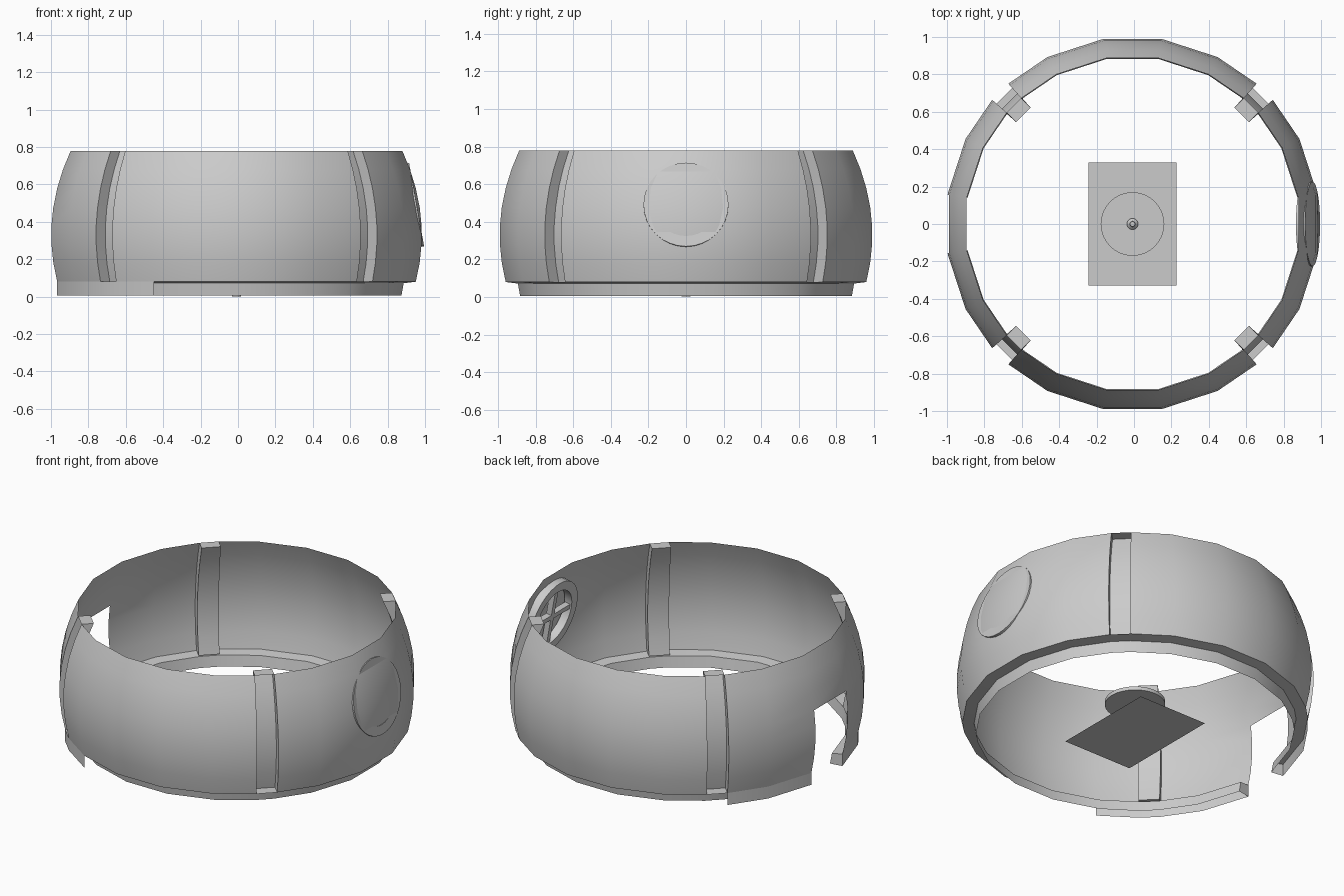
import bpy, bmesh
from math import radians, sin, cos, pi
from mathutils import Vector, Matrix

if "Cube" in bpy.data.objects:
    bpy.data.objects.remove(bpy.data.objects["Cube"])

OFF = Vector((-0.008, 0, 0))
ZS = [0.08, 0.18, 0.28, 0.38, 0.475, 0.58, 0.68, 0.78]
DOOR_ROWS = 4          # rows left open for the doorway
DEPTH = 0.07           # groove depth
LEDGE = [(0.905, 0.072), (0.893, 0.006)]


def radius(z):
    return 1.003 - 0.52 * (z - 0.33) ** 2


def polar(r, a, z):
    return Vector((r * cos(radians(a)), r * sin(radians(a)), z)) + OFF


def finish(name, bm, angle=30):
    bmesh.ops.remove_doubles(bm, verts=bm.verts, dist=1e-5)
    bmesh.ops.recalc_face_normals(bm, faces=bm.faces)
    me = bpy.data.meshes.new(name)
    bm.to_mesh(me)
    bm.free()
    ob = bpy.data.objects.new(name, me)
    bpy.context.collection.objects.link(ob)
    bpy.ops.object.select_all(action='DESELECT')
    ob.select_set(True)
    bpy.context.view_layer.objects.active = ob
    bpy.ops.object.shade_smooth_by_angle(angle=radians(angle))
    return ob


def quad(bm, pts):
    bm.faces.new([bm.verts.new(p) for p in pts])


def lathe(name, profile, mat=Matrix(), seg=32, closed=False):
    bm = bmesh.new()
    pts = profile + profile[:1] if closed else profile
    vs = [bm.verts.new((r, 0, z)) for r, z in pts]
    es = [bm.edges.new(p) for p in zip(vs, vs[1:])]
    bmesh.ops.spin(bm, geom=vs + es, axis=(0, 0, 1), cent=(0, 0, 0),
                   angle=2 * pi, steps=seg, use_duplicate=False)
    bm.transform(mat)
    return finish(name, bm)


def box(name, lo, hi, mat):
    bm = bmesh.new()
    bmesh.ops.create_cube(bm, size=1)
    lo, hi = Vector(lo), Vector(hi)
    for v in bm.verts:
        v.co = (lo + hi) / 2 + v.co * (hi - lo)
    bm.transform(mat)
    return finish(name, bm)


# Twenty-sided outline; the corners on the diagonals split into groove edges
angles = []
for k in range(20):
    a = 9 + 18 * k
    angles += [a - 3.5, a + 3.5] if a % 90 == 45 else [a]
spans = list(zip(angles, angles[1:] + [angles[0] + 360]))

# Bulging wall with doorway and four recessed grooves
bm = bmesh.new()
for a, b in spans:
    mid = (a + b) / 2
    if abs(b - a) < 8:
        inward = polar(-DEPTH, mid, 0) - OFF
        cols = []
        for ang, push in ((a, 0), (a, 1), (b, 1), (b, 0)):
            cols.append([polar(radius(z), ang, z) + inward * push for z in ZS])
        for i in (0, -1):
            quad(bm, [c[i] for c in cols])
    else:
        cols = [[polar(radius(z), ang, z) for z in ZS] for ang in (a, b)]
    start = DOOR_ROWS if abs(mid - 180) < 5 else 0
    for c, d in zip(cols, cols[1:]):
        for i in range(start, len(ZS) - 1):
            quad(bm, [c[i], d[i], d[i + 1], c[i + 1]])
finish("wall", bm)

# Stepped-in foot ring below the wall
bm = bmesh.new()
steps = [(radius(0.08), 0.08)] + LEDGE
for a, b in spans:
    if abs((a + b) / 2 - 180) < 5:
        continue
    for (r0, z0), (r1, z1) in zip(steps, steps[1:]):
        quad(bm, [polar(r1, a, z1), polar(r1, b, z1), polar(r0, b, z0), polar(r0, a, z0)])
finish("foot_ring", bm)

# Outer skirt beside the doorway, with end caps at the door jambs
bm = bmesh.new()
R = radius(0.08)
for a, b in spans:
    if 138 < a < 170 or 188 < a < 242:
        quad(bm, [polar(R, a, 0.006), polar(R, b, 0.006), polar(R, b, 0.08), polar(R, a, 0.08)])
for a in (171, 189):
    quad(bm, [polar(r, a, z) for r, z in steps + [(R, 0.006)]])
finish("door_skirt", bm)

# Round window, tilted with the wall: ring and cross bars
tilt = Matrix.Translation((0.955, 0, 0.492)) @ Matrix.Rotation(radians(90 - 10.2), 4, 'Y')
lathe("window_ring", [(0.226, 0), (0.226, -0.05), (0.17, -0.05), (0.17, 0)], tilt, closed=True)
box("window_bar_upright", (-0.172, -0.015, -0.04), (0.172, 0.015, -0.005), tilt)
box("window_bar_cross", (-0.015, -0.172, -0.04), (0.015, 0.172, -0.005), tilt)

# Floor mat
bm = bmesh.new()
quad(bm, [Vector((x, y, 0.0)) + OFF for x, y in
          ((-0.235, -0.33), (0.235, -0.33), (0.235, 0.33), (-0.235, 0.33))])
finish("mat", bm)

# Round table on a pole with a small ornament
at = Matrix.Translation(OFF)
lathe("table_top", [(0, 0.2), (0.17, 0.2), (0.17, 0.178), (0, 0.178)], at)
lathe("table_pole", [(0, 0.178), (0.025, 0.178), (0.025, 0.002), (0, 0.002)], at, 16)
lathe("table_ornament", [(0, 0.2), (0.03, 0.2), (0.03, 0.225), (0.015, 0.24),
                         (0.013, 0.26), (0, 0.26)], at, 16)
